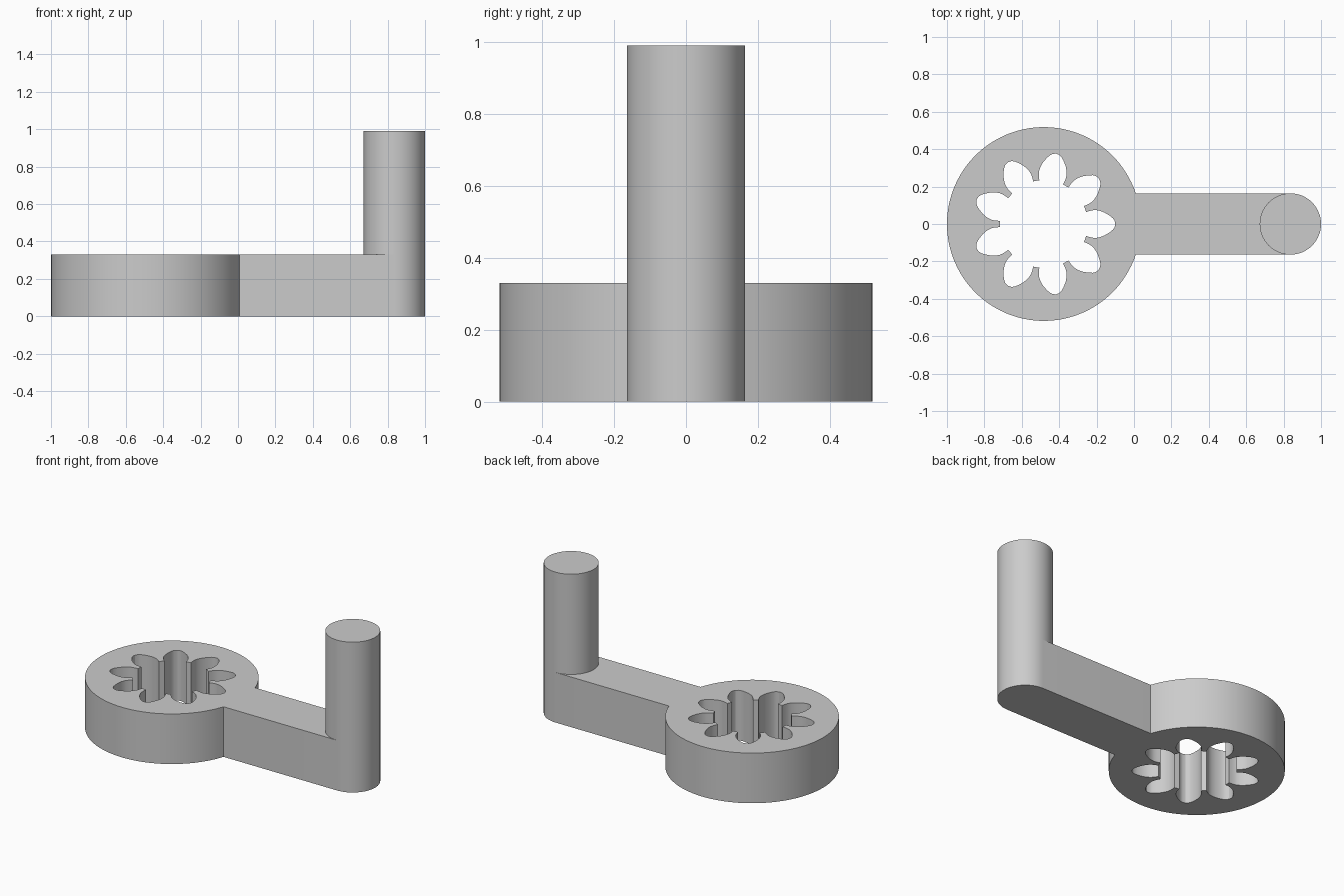
import bpy, bmesh
from math import sin, cos, asin, pi, radians

cube = bpy.data.objects.get("Cube")
if cube:
    bpy.data.objects.remove(cube, do_unlink=True)

HUB_X, HUB_R = -0.482, 0.518
PIN_X, PIN_R = 0.836, 0.164
THICK, TOP = 0.33, 0.99
TEETH = 9

grey = bpy.data.materials.new("plain grey")
grey.use_nodes = True
grey.diffuse_color = (0.6, 0.6, 0.6, 1)
grey.node_tree.nodes["Principled BSDF"].inputs["Base Color"].default_value = grey.diffuse_color


def arc(cx, r, start, end, steps):
    """Points along an arc centred on the x axis."""
    angles = [start + (end - start) * i / steps for i in range(steps + 1)]
    return [(cx + r * cos(a), r * sin(a)) for a in angles]


def extruded(name, loops, bottom, top):
    """Solid made from closed outlines; inner outlines become holes."""
    bm = bmesh.new()
    for loop in loops:
        verts = [bm.verts.new((x, y, bottom)) for x, y in loop]
        for a, b in zip(verts, verts[1:] + verts[:1]):
            bm.edges.new((a, b))
    bmesh.ops.triangle_fill(bm, edges=bm.edges[:], use_beauty=True, normal=(0, 0, 1))
    grown = bmesh.ops.extrude_face_region(bm, geom=bm.faces[:], use_keep_orig=True)
    moved = [g for g in grown["geom"] if isinstance(g, bmesh.types.BMVert)]
    bmesh.ops.translate(bm, verts=moved, vec=(0, 0, top - bottom))
    bmesh.ops.recalc_face_normals(bm, faces=bm.faces[:])
    mesh = bpy.data.meshes.new(name)
    bm.to_mesh(mesh)
    bm.free()
    mesh.materials.append(grey)
    obj = bpy.data.objects.new(name, mesh)
    bpy.context.collection.objects.link(obj)
    bpy.ops.object.select_all(action="DESELECT")
    obj.select_set(True)
    bpy.context.view_layer.objects.active = obj
    bpy.ops.object.shade_smooth_by_angle(angle=radians(25))
    return obj


# Hub disc and arm share one outline
join = asin(PIN_R / HUB_R)
body = arc(HUB_X, HUB_R, join, 2 * pi - join, 96) + arc(PIN_X, PIN_R, -pi / 2, pi / 2, 32)

# Toothed socket: one flank (radius, half angle), mirrored and repeated
flank = [(0.235, 15.9), (0.255, 16.0), (0.275, 15.6), (0.29, 14.8), (0.308, 13.2),
         (0.33, 10.7), (0.355, 7.2), (0.37, 4.8), (0.378, 2.8)]
tooth = [(r, -a) for r, a in flank] + [(0.382, 0)] + [(r, a) for r, a in reversed(flank)]
socket = []
for i in range(TEETH):
    for r, a in tooth:
        t = radians(a + 360 * i / TEETH)
        socket.append((HUB_X + r * cos(t), r * sin(t)))

extruded("hub_and_arm", [body, socket], 0, THICK)

# Upright handle pin
extruded("handle_pin", [arc(PIN_X, PIN_R, 0, 2 * pi, 64)[:-1]], THICK, TOP)
